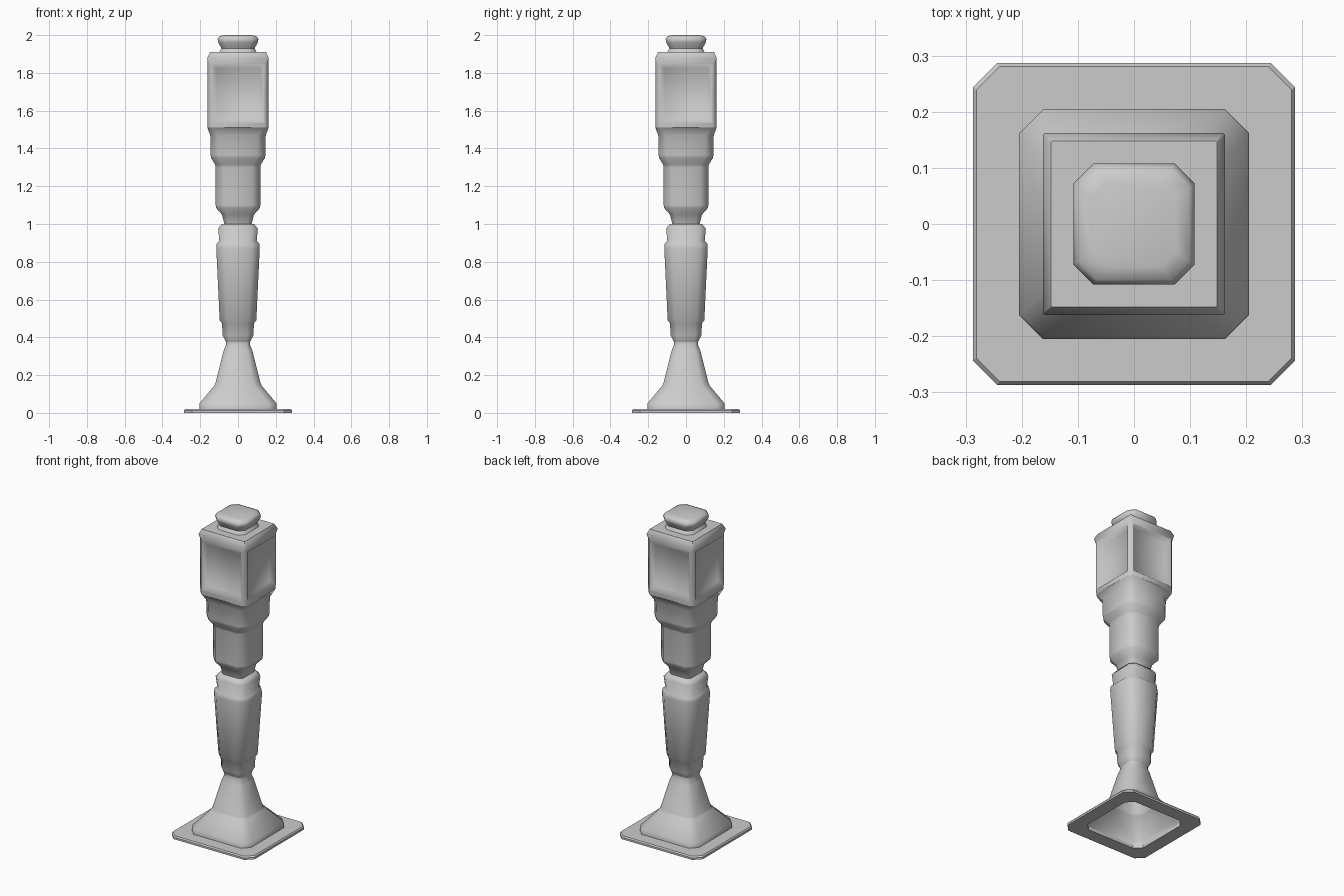
import bpy, bmesh, math

if "Cube" in bpy.data.objects:
    bpy.data.objects.remove(bpy.data.objects["Cube"])


def section(bm, z, h, c):
    """Square ring of half-width h with corners cut by c."""
    a = h - c
    pts = [(h, -a), (h, a), (a, h), (-a, h), (-h, a), (-h, -a), (-a, -h), (a, -h)]
    return [bm.verts.new((x, y, z)) for x, y in pts]


def loft(name, profile, cap_top=False, angle=50, panel=None, closed=False):
    """Stack of chamfered square sections; profile rows are (z, half width, corner cut)."""
    bm = bmesh.new()
    rings = [section(bm, *p) for p in profile]
    pairs = list(zip(rings, rings[1:]))
    if closed:
        pairs.append((rings[-1], rings[0]))
    panels = []
    for k, (lo, hi) in enumerate(pairs):
        for i in range(8):
            j = (i + 1) % 8
            f = bm.faces.new((lo[i], lo[j], hi[j], hi[i]))
            if k == panel and i % 2 == 0:
                panels.append(f)
    if cap_top:
        bm.faces.new(rings[-1])
    bm.normal_update()
    # recessed side panels
    if panels:
        bmesh.ops.inset_individual(bm, faces=panels, thickness=0.008, depth=0)
        bmesh.ops.inset_individual(bm, faces=panels, thickness=0.03, depth=-0.022)
    me = bpy.data.meshes.new(name)
    bm.to_mesh(me)
    bm.free()
    ob = bpy.data.objects.new(name, me)
    bpy.context.collection.objects.link(ob)
    bpy.ops.object.select_all(action='DESELECT')
    ob.select_set(True)
    bpy.context.view_layer.objects.active = ob
    bpy.ops.object.shade_smooth_by_angle(angle=math.radians(angle))
    return ob


# Thin floor plate, a ring open under the hollow foot
loft("floor_plate", [(0, 0.205, 0.042), (0, 0.287, 0.043), (0.012, 0.287, 0.043),
                     (0.02, 0.281, 0.042), (0.02, 0.205, 0.042)], angle=30, closed=True)

# Flared foot
loft("foot", [(0.02, 0.205, 0.042), (0.05, 0.204, 0.042), (0.145, 0.125, 0.04),
              (0.16, 0.119, 0.04), (0.33, 0.076, 0.026), (0.36, 0.063, 0.018),
              (0.375, 0.064, 0.018)])

# Tapered lower shaft
loft("lower_shaft", [(0.375, 0.064, 0.018), (0.41, 0.081, 0.03), (0.475, 0.085, 0.034),
                     (0.49, 0.097, 0.042), (0.87, 0.115, 0.042), (0.895, 0.113, 0.042),
                     (0.91, 0.099, 0.034), (0.975, 0.105, 0.034), (1.0, 0.085, 0.028)],
     cap_top=True)

# Stepped upper shaft
loft("upper_shaft", [(1.0, 0.072, 0.018), (1.05, 0.085, 0.026), (1.085, 0.116, 0.04),
                     (1.1, 0.118, 0.042), (1.3, 0.118, 0.042), (1.315, 0.121, 0.042),
                     (1.35, 0.143, 0.042), (1.365, 0.145, 0.042), (1.47, 0.147, 0.042),
                     (1.51, 0.162, 0.024)])

# Square head with recessed panels
loft("head", [(1.51, 0.162, 0.024), (1.535, 0.162, 0.02), (1.85, 0.162, 0.02),
              (1.88, 0.162, 0.003), (1.91, 0.148, 0.002)], cap_top=True, panel=1)

# Top knob
loft("top_knob", [(1.91, 0.098, 0.032), (1.93, 0.088, 0.03), (1.962, 0.105, 0.036),
                  (1.978, 0.108, 0.036), (1.993, 0.1, 0.034), (2.0, 0.075, 0.026)],
     cap_top=True)
